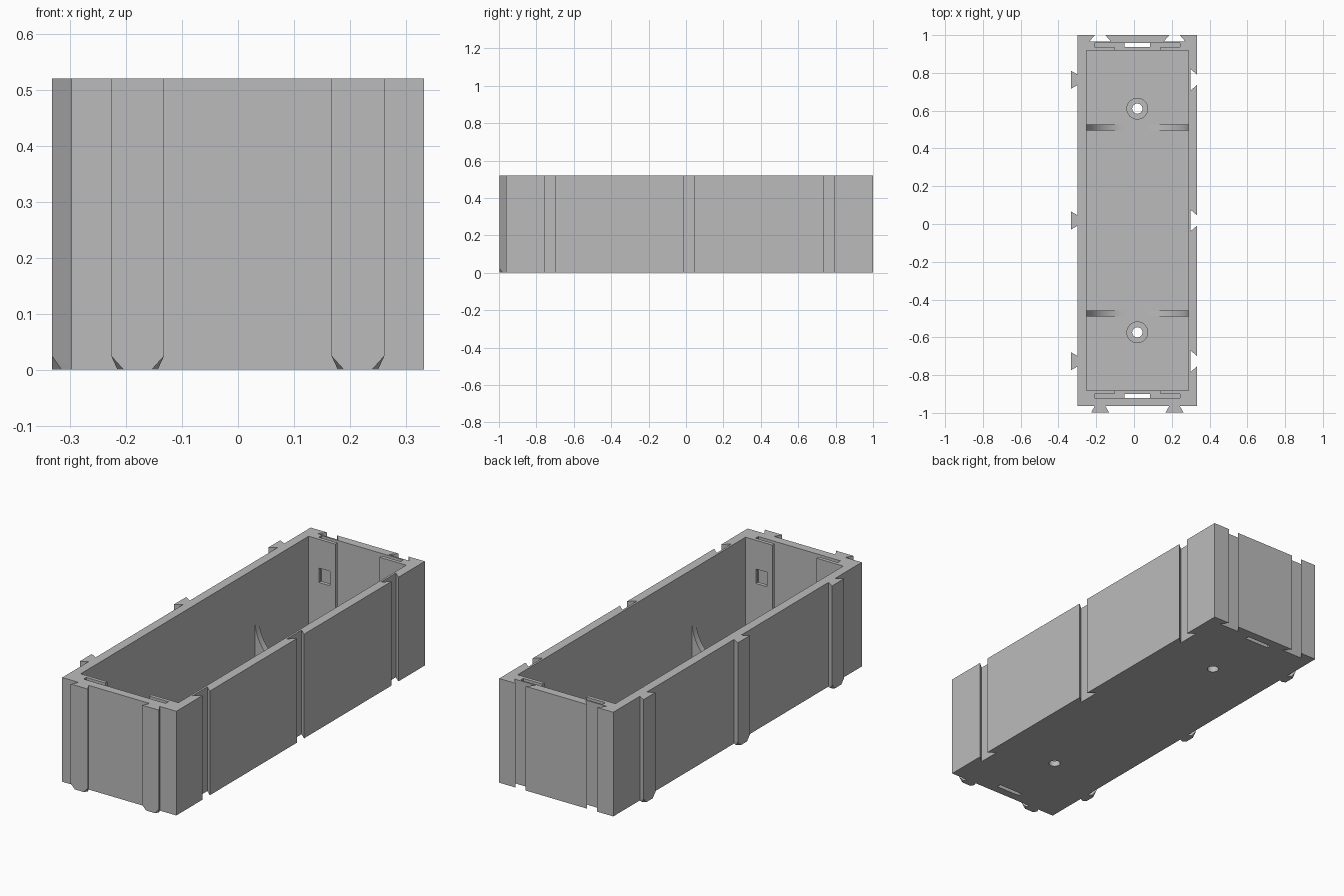
import bpy, bmesh, math
from mathutils import Vector

old = bpy.data.objects.get("Cube")
if old:
    bpy.data.objects.remove(old, do_unlink=True)

grey = bpy.data.materials.new("plain grey")
grey.use_nodes = True
grey.diffuse_color = (0.5, 0.5, 0.5, 1)
grey.node_tree.nodes["Principled BSDF"].inputs["Base Color"].default_value = (0.5, 0.5, 0.5, 1)

CX, CY = 0.0175, 0.0185            # centre of the tray body
HX, HY, TOP = 0.3155, 0.9815, 0.521
IN_X, IN_Y, FLOOR = 0.27, 0.9, 0.05
DEPTH = 0.035                      # dovetail depth
SIDE_Y = [CY - 0.745, CY, CY + 0.745]
END_X = [CX - 0.197, CX + 0.197]


def finish(name, bm):
    bmesh.ops.recalc_face_normals(bm, faces=bm.faces)
    mesh = bpy.data.meshes.new(name)
    bm.to_mesh(mesh)
    bm.free()
    mesh.materials.append(grey)
    ob = bpy.data.objects.new(name, mesh)
    bpy.context.scene.collection.objects.link(ob)
    return ob


def prism(name, outline, offset):
    """Extrude a planar outline of 3D points along an offset."""
    bm = bmesh.new()
    face = bm.faces.new([bm.verts.new(p) for p in outline])
    new = bmesh.ops.extrude_face_region(bm, geom=[face])["geom"]
    bmesh.ops.translate(bm, vec=offset,
                        verts=[g for g in new if isinstance(g, bmesh.types.BMVert)])
    return finish(name, bm)


def block(name, x0, x1, y0, y1, z0, z1):
    return prism(name, [(x0, y0, z0), (x1, y0, z0), (x1, y1, z0), (x0, y1, z0)],
                 (0, 0, z1 - z0))


def disc(name, x, y, r, z0, z1, n=32):
    ring = [(x + r * math.cos(math.tau * i / n), y + r * math.sin(math.tau * i / n), z0)
            for i in range(n)]
    return prism(name, ring, (0, 0, z1 - z0))


def tongue(name, origin, out, along):
    """Dovetail rail, wide on the outside, with clipped lower corners."""
    o, out, along = Vector(origin), Vector(out), Vector(along)
    bm = bmesh.new()
    for s in (-1, 1):
        for half, d, z in ((0.025, -0.004, 0), (0.025, -0.004, TOP), (0.025, 0, 0),
                           (0.025, 0, TOP), (0.0475, DEPTH, TOP), (0.0475, DEPTH, 0.025),
                           (0.025, DEPTH, 0), (0.036, DEPTH / 2, 0)):
            bm.verts.new(o + along * half * s + out * d + Vector((0, 0, z)))
    bmesh.ops.convex_hull(bm, input=bm.verts)
    bmesh.ops.dissolve_limit(bm, angle_limit=0.01, verts=bm.verts, edges=bm.edges)
    return finish(name, bm)


def groove(origin, out, along):
    """Cutter for the matching dovetail channel."""
    o, out, along = Vector(origin), Vector(out), Vector(along)
    slope = (0.058 - 0.028) / DEPTH
    pts = []
    for half, d in ((0.058, -DEPTH), (0.028 - 0.01 * slope, 0.01)):
        pts.append((half, d))
    low = Vector((0, 0, -0.1))
    outline = [o + along * s * h + out * d + low
               for s, (h, d) in ((-1, pts[0]), (1, pts[0]), (1, pts[1]), (-1, pts[1]))]
    return prism("groove_cutter", outline, (0, 0, TOP + 0.2))


# Tray body
body = block("tray_body", CX - HX, CX + HX, CY - HY, CY + HY, 0, TOP)
cutters = [block("cavity_cutter", CX - IN_X, CX + IN_X, CY - IN_Y, CY + IN_Y, FLOOR, TOP + 0.1)]

# Dovetail channels on the left side and the back
cutters += [groove((CX + HX, y, 0), (1, 0, 0), (0, 1, 0)) for y in SIDE_Y]
cutters += [groove((x, CY + HY, 0), (0, 1, 0), (1, 0, 0)) for x in END_X]

# Card slots in both end walls: pocket, opening, drain slit, latch windows
for s in (-1, 1):
    def span(a, b):
        return sorted((CY + s * a, CY + s * b))
    inner, outer = 0.918, 0.939
    cutters.append(block("slot_cutter", CX - 0.227, CX + 0.227, *span(inner, outer), 0.08, TOP + 0.1))
    cutters.append(block("opening_cutter", CX - 0.122, CX + 0.122,
                         *span(IN_Y - 0.02, inner + 0.01), 0.08, TOP + 0.1))
    cutters.append(block("slit_cutter", CX - 0.068, CX + 0.068, *span(inner, outer), -0.1, 0.1))
    for t in (-1, 1):
        x = CX + t * 0.183
        cutters.append(block("window_cutter", x - 0.03, x + 0.03,
                             *span(IN_Y - 0.02, inner + 0.01), 0.305, 0.377))
    # Screw holes with a shallow counterbore
    cutters.append(disc("hole_cutter", CX, CY + s * 0.592, 0.027, -0.1, 0.2))
    cutters.append(disc("counterbore_cutter", CX, CY + s * 0.592, 0.055, 0.03, 0.2))

for c in cutters:
    c.hide_render = True
    mod = body.modifiers.new("cut", "BOOLEAN")
    mod.operation, mod.solver, mod.object = "DIFFERENCE", "EXACT", c

# Bake the cuts and drop the cutters
graph = bpy.context.evaluated_depsgraph_get()
graph.update()
baked = bpy.data.meshes.new_from_object(body.evaluated_get(graph))
body.modifiers.clear()
body.data = baked
for c in cutters:
    bpy.data.objects.remove(c, do_unlink=True)

# Dovetail rails on the right side and the front
for i, y in enumerate(SIDE_Y):
    tongue(f"side_rail_{i + 1}", (CX - HX, y, 0), (-1, 0, 0), (0, 1, 0))
for i, x in enumerate(END_X):
    tongue(f"front_rail_{i + 1}", (x, CY - HY, 0), (0, -1, 0), (1, 0, 0))

# Curved gussets between side walls and floor
R = 0.209
for place, y in (("front", CY - 0.493), ("back", CY + 0.493)):
    for side, s in (("right", -1), ("left", 1)):
        wall = CX + s * IN_X
        arc = [(wall - s * R * (1 - math.sin(a)), y - 0.016, FLOOR + R * (1 - math.cos(a)))
               for a in (math.pi / 2 * k / 16 for k in range(17))]
        outline = arc + [(wall + s * 0.005, y - 0.016, FLOOR + R),
                         (wall + s * 0.005, y - 0.016, FLOOR - 0.005),
                         (wall - s * R, y - 0.016, FLOOR - 0.005)]
        prism(f"{place}_{side}_gusset", outline, (0, 0.032, 0))

# Smooth only the shallow curves
bpy.ops.object.select_all(action="DESELECT")
for ob in bpy.context.scene.objects:
    if ob.type == "MESH" and (ob == body or "gusset" in ob.name):
        ob.select_set(True)
        bpy.context.view_layer.objects.active = ob
bpy.ops.object.shade_smooth_by_angle(angle=math.radians(20))
